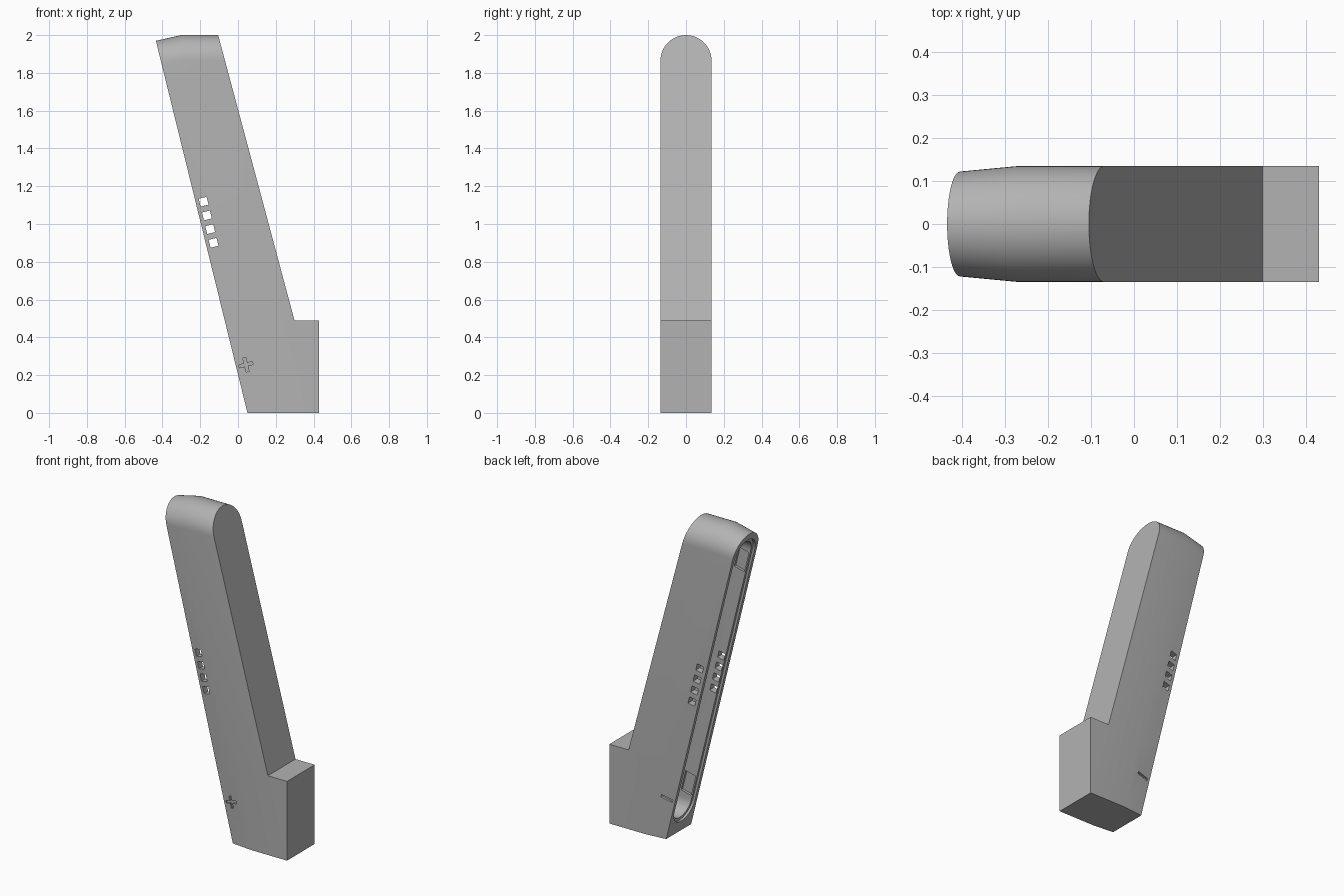
import bpy, bmesh, math
from mathutils import Matrix

if "Cube" in bpy.data.objects:
    bpy.data.objects.remove(bpy.data.objects["Cube"])

grey = bpy.data.materials.new("plain_grey")
grey.diffuse_color = (0.45, 0.45, 0.45, 1)
grey.use_nodes = True
grey.node_tree.nodes["Principled BSDF"].inputs["Base Color"].default_value = grey.diffuse_color
TILT = -math.atan(0.246)


def left_x(z):
    return 0.05 - 0.246 * z


def make(name, bm):
    bmesh.ops.recalc_face_normals(bm, faces=bm.faces)
    me = bpy.data.meshes.new(name)
    bm.to_mesh(me)
    bm.free()
    me.materials.append(grey)
    ob = bpy.data.objects.new(name, me)
    bpy.context.collection.objects.link(ob)
    return ob


def arch(hw, z, n=24):
    # half circle over a centre at height z, from +y to -y
    return [(hw * math.cos(math.pi * i / n), z + hw * math.sin(math.pi * i / n))
            for i in range(n + 1)]


def loft(bm, rings):
    rows = [[bm.verts.new(p) for p in r] for r in rings]
    n = len(rows[0])
    for a, b in zip(rows, rows[1:]):
        for i in range(n):
            j = (i + 1) % n
            bm.faces.new((a[i], a[j], b[j], b[i]))
    bm.faces.new(rows[0])
    return rows


# Leaning body: three sections from front edge to back edge
def section(hw, top, x0, slope):
    pts = [(-hw, 0.49), (-hw, 0), (hw, 0), (hw, 0.49)] + arch(hw, top - hw)
    return [(x0 + slope * z, y, z) for y, z in pts]


bm = bmesh.new()
rows = loft(bm, [section(0.122, 1.97, 0.05, -0.246),
                 section(0.135, 2.0, 0.18, -0.24),
                 section(0.135, 2.0, 0.43, -0.2675)])
r = rows[-1]
bm.faces.new([r[0]] + r[3:])
# Foot block behind the lean
f0 = bm.verts.new((0.43, -0.135, 0.49))
f1 = bm.verts.new((0.43, 0.135, 0.49))
bm.faces.new((r[0], r[3], f1, f0))
bm.faces.new((f0, f1, r[2], r[1]))
bm.faces.new((r[0], f0, r[1]))
bm.faces.new((r[3], r[2], f1))
body = make("handle_body", bm)


# Cutters
def stadium(name, hw, z0, z1, depth):
    pts = arch(hw, z1 - hw) + [(-y, 2 * (z0 + hw) - z) for y, z in arch(hw, z0 + hw)]
    bm = bmesh.new()
    rows = loft(bm, [[(left_x(z) + d, y, z) for y, z in pts] for d in (-0.05, depth)])
    bm.faces.new(rows[-1])
    return make(name, bm)


def box(bm, x, y, z, size):
    m = (Matrix.Translation((x, y, z)) @ Matrix.Rotation(TILT, 4, 'Y')
         @ Matrix.Diagonal((*size, 1)))
    bmesh.ops.create_cube(bm, size=1, matrix=m)


def boxes(name, items):
    bm = bmesh.new()
    for it in items:
        box(bm, *it)
    return make(name, bm)


cutters = [
    stadium("cover_recess", 0.1, 0.07, 1.93, 0.015),
    stadium("battery_slot", 0.085, 0.09, 1.91, 0.2),
    # contact pockets at both ends of the slot
    boxes("contact_pockets", [(left_x(z) + 0.06, 0, z, (0.07, 0.2, 0.13))
                              for z in (0.27, 1.75)]),
    # row of square vents through both walls
    boxes("vents", [(-0.182 + 0.0175 * i, 0, 1.118 - 0.0725 * i, (0.043, 0.5, 0.043))
                    for i in range(4)]),
    # polarity marks
    boxes("plus_bar", [(0.042, -0.135, 0.255, (0.075, 0.04, 0.016))]),
    boxes("plus_post", [(0.042, -0.135, 0.255, (0.016, 0.04, 0.075))]),
    boxes("minus_bar", [(0.042, 0.135, 0.255, (0.075, 0.04, 0.016))]),
]

bpy.context.view_layer.objects.active = body
body.select_set(True)
for c in cutters:
    mod = body.modifiers.new(c.name, 'BOOLEAN')
    mod.operation = 'DIFFERENCE'
    mod.solver = 'EXACT'
    mod.object = c
    bpy.ops.object.modifier_apply(modifier=mod.name)
    bpy.data.objects.remove(c)

bpy.ops.object.shade_smooth_by_angle(angle=math.radians(30))
